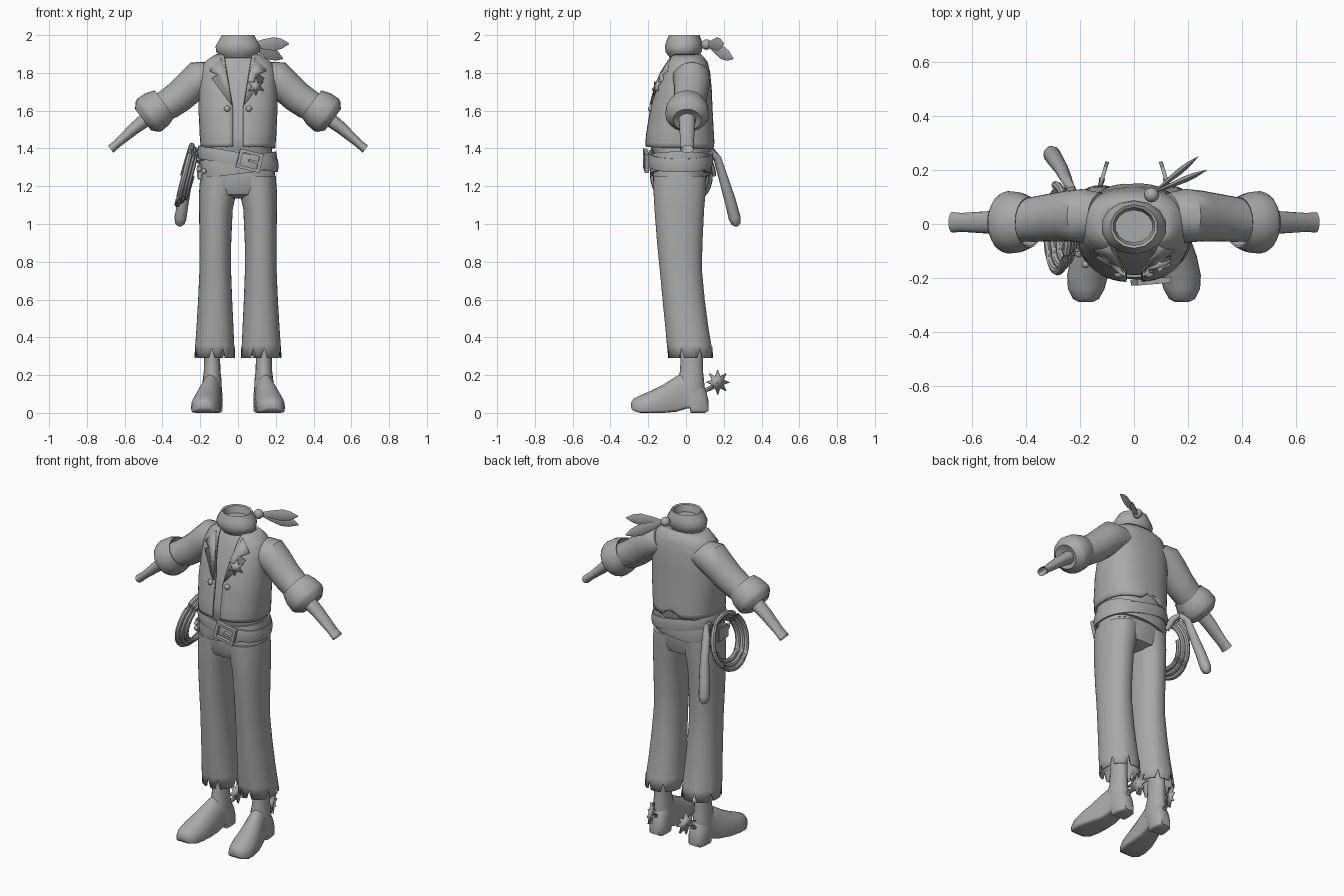
import bpy, bmesh, math
from mathutils import Vector, Matrix

if "Cube" in bpy.data.objects:
    bpy.data.objects.remove(bpy.data.objects["Cube"])

grey = bpy.data.materials.new("plain_grey")
grey.diffuse_color = (0.4, 0.4, 0.4, 1)
grey.use_nodes = True
grey.node_tree.nodes["Principled BSDF"].inputs["Base Color"].default_value = grey.diffuse_color

def finish(bm, name, thick=0):
    bmesh.ops.recalc_face_normals(bm, faces=bm.faces)
    me = bpy.data.meshes.new(name)
    bm.to_mesh(me)
    bm.free()
    me.materials.append(grey)
    ob = bpy.data.objects.new(name, me)
    bpy.context.collection.objects.link(ob)
    if thick:
        m = ob.modifiers.new("thickness", 'SOLIDIFY')
        m.thickness, m.offset = thick, 0
    return ob

def loft(name, rings, caps=(True, True), closed=True, thick=0, loop=False):
    bm = bmesh.new()
    vs = [[bm.verts.new(p) for p in r] for r in rings]
    n = len(vs[0])
    for a, b in zip(vs, vs[1:] + (vs[:1] if loop else [])):
        for i in range(n if closed else n - 1):
            j = (i + 1) % n
            bm.faces.new((a[i], a[j], b[j], b[i]))
    if caps[0]:
        bm.faces.new(vs[0])
    if caps[1]:
        bm.faces.new(vs[-1])
    return finish(bm, name, thick)

def spow(v, e):
    return math.copysign(abs(v) ** e, v)

def flat_ring(z, x0, x1, y0, y1, n=2.4, seg=32, t0=0.0):
    """Rounded horizontal section; starts at the front (-y)."""
    pts = []
    for i in range(seg):
        t = t0 + (2 * math.pi - 2 * t0) * i / (seg - 1 if t0 else seg)
        pts.append(Vector(((x0 + x1) / 2 + (x1 - x0) / 2 * spow(math.sin(t), 2 / n),
                           (y0 + y1) / 2 - (y1 - y0) / 2 * spow(math.cos(t), 2 / n), z)))
    return pts

def axis_ring(c, d, r1, r2, seg=20):
    """Elliptical section across direction d: r1 upward, r2 sideways."""
    d = Vector(d).normalized()
    ref = Vector((0, 1, 0)) if abs(d.y) < 0.8 else Vector((1, 0, 0))
    p = d.cross(ref).normalized()
    q = d.cross(p)
    return [Vector(c) + p * r1 * math.cos(2 * math.pi * i / seg) + q * r2 * math.sin(2 * math.pi * i / seg)
            for i in range(seg)]

def tube(name, pts, radii, seg=10):
    pts = [Vector(p) for p in pts]
    rings = [axis_ring(p, pts[min(i + 1, len(pts) - 1)] - pts[max(i - 1, 0)], radii[i], radii[i], seg)
             for i, p in enumerate(pts)]
    return loft(name, rings)

def plate(name, pts, thick):
    bm = bmesh.new()
    bm.faces.new([bm.verts.new(p) for p in pts])
    return finish(bm, name, thick)

def ball(name, c, r):
    bm = bmesh.new()
    bmesh.ops.create_uvsphere(bm, u_segments=12, v_segments=8, radius=r, matrix=Matrix.Translation(c))
    return finish(bm, name)

def star(name, c, u, v, tips, r1, r2, thick):
    c, u, v = Vector(c), Vector(u).normalized(), Vector(v).normalized()
    pts = []
    for i in range(tips * 2):
        a, r = math.pi * i / tips, r2 if i % 2 else r1
        pts.append(c + u * r * math.sin(a) + v * r * math.cos(a))
    return plate(name, pts, thick)

# Torso sections: height, half width, front, back
TORSO = [(1.41, .192, -.21, .145), (1.47, .197, -.207, .142), (1.6, .203, -.186, .135), (1.72, .201, -.155, .13),
         (1.8, .196, -.125, .122), (1.86, .168, -.1, .108), (1.895, .11, -.075, .075)]

def torso_at(z):
    for a, b in zip(TORSO, TORSO[1:]):
        if z <= b[0]:
            break
    f = (z - a[0]) / (b[0] - a[0])
    return [p + (q - p) * f for p, q in zip(a, b)]

def on_chest(x, z, lift=.01):
    _, w, f, b = torso_at(z)
    k = (1 - min(abs(x) / w, .99) ** 2.4) ** (1 / 2.4)
    return Vector((x, (f + b) / 2 - (b - f) / 2 * k - lift, z))

# Shirt under the vest, and waist
shirt = [flat_ring(1.27, -.19, .19, -.175, .115), flat_ring(1.38, -.182, .182, -.172, .12)]
shirt += [flat_ring(z, -w + .015, w - .015, f + .02, b - .012) for z, w, f, b in TORSO]
loft("shirt", shirt + [flat_ring(1.93, -.08, .08, -.07, .05)])

# Vest with open front and a notch in the back hem
rows = []
for k in range(25):
    z = 1.41 + (1.895 - 1.41) * k / 24
    _, w, f, b = torso_at(z)
    gap = .027 + max(0, z - 1.62) * .17
    ring = flat_ring(z, -w, w, f, b, seg=49, t0=math.asin((gap / w) ** 1.2))
    if k == 0:
        for i, p in enumerate(ring):
            p.z += .05 * max(0, 1 - abs(i - 24) / 2) - .012 * abs(math.sin(math.pi * i / 48))
    rows.append(ring)
loft("vest", rows, (False, False), closed=False, thick=.012)

for s in (1, -1):
    # Lapels, vest buttons
    outline = [(.09, 1.88), (.15, 1.81), (.108, 1.79), (.138, 1.77), (.05, 1.65), (.032, 1.63), (.045, 1.72), (.06, 1.8)]
    plate("lapel", [on_chest(s * x, z, .012) for x, z in outline], .009)
    ball("vest_button", on_chest(s * .057, 1.61, .004), .017)

    # Sleeve, rolled cuff, forearm
    d = (.8 * s, 0, -.6)
    arm = [(.12, 1.79, .085, .085), (.19, 1.778, .097, .1), (.25, 1.73, .089, .094), (.31, 1.675, .085, .089),
           (.37, 1.633, .082, .084), (.45, 1.59, .072, .075)]
    loft("sleeve", [axis_ring((s * x, .03 - .02 * max(0, x - .25) / .2, z), d, a, b) for x, z, a, b in arm])
    cuff = [(-.02, .075), (-.055, .088), (-.058, .094), (-.01, .112), (.04, .116), (.058, .108), (.085, .075), (.07, .04)]
    loft("rolled_cuff", [axis_ring((s * (.435 + .8 * t), .006, 1.603 - .6 * t), d, r * .93, r) for t, r in cuff])
    fore = [(.44, 1.59, .042, .046), (.55, 1.505, .032, .041), (.64, 1.425, .022, .035), (.674, 1.396, .024, .038),
            (.668, 1.401, .018, .031), (.62, 1.442, .018, .031)]
    loft("forearm", [axis_ring((s * x, .006, z), d, a, b) for x, z, a, b in fore])

    # Trouser leg with torn hem
    leg = [(1.25, .0, .197, -.17, .105), (1.17, .012, .202, -.168, .1), (1.08, .032, .202, -.163, .092),
           (.9, .04, .2, -.149, .083), (.76, .041, .2, -.135, .08), (.6, .035, .207, -.12, .095),
           (.45, .028, .216, -.105, .115), (.36, .024, .222, -.097, .13), (.29, .02, .227, -.09, .14)]
    rings = [flat_ring(z, a, b, f, k, 2.2, 48) for z, a, b, f, k in leg]
    for i in (1, 9, 15, 22, 28, 37, 45):
        rings[-1][i].z += .055
    for r in rings:
        for p in r:
            p.x *= s
    loft("trouser_leg", rings, (True, False), thick=.008)

    # Boot: foot along y with a flat sole, then the shaft
    foot = [(-.29, .178, .025, .025, .055), (-.278, .178, .048, .01, .075), (-.24, .177, .068, 0, .094),
            (-.19, .172, .076, 0, .115), (-.12, .162, .071, 0, .15), (-.05, .148, .06, .006, .195),
            (0, .14, .053, .022, .215), (.02, .137, .053, .022, .215), (.025, .136, .055, 0, .212),
            (.065, .134, .053, 0, .19), (.1, .133, .046, 0, .135), (.118, .133, .03, .01, .07)]
    rings = []
    for y, cx, hw, z0, z1 in foot:
        zm, r = z0 + (z1 - z0) * .3, []
        for i in range(24):
            t = 2 * math.pi * i / 24
            e = 1 if math.sin(t) > 0 else .3
            h = z1 - zm if math.sin(t) > 0 else zm - z0
            r.append(Vector((s * (cx + hw * spow(math.cos(t), e)), y, zm + h * spow(math.sin(t), e))))
        rings.append(r)
    loft("boot_foot", rings)
    shaft = [(.1, .052, -.06, .1), (.17, .05, -.045, .096), (.22, .044, -.032, .09), (.3, .042, -.028, .09), (.4, .042, -.028, .09)]
    loft("boot_shaft", [flat_ring(z, s * .137 - w, s * .137 + w, f, b, 2, 20) for z, w, f, b in shaft])

    # Spur
    star("spur_star", (s * .118, .168, .162), (-.3 * s, 1, 0), (0, 0, 1), 8, .066, .034, .014)
    tube("spur_arm", [(s * .135, .09, .11), (s * .125, .14, .14), (s * .118, .168, .162)], [.012, .01, .012], 8)

# Trouser seat
seat = [(1.33, .188, -.172, .112), (1.26, .197, -.177, .112), (1.19, .202, -.17, .102), (1.155, .195, -.155, .09), (1.135, .12, -.09, .04)]
loft("trouser_seat", [flat_ring(z, -w, w, f, b, 2.3) for z, w, f, b in seat])

# Two crossing belts
for name, zc, slope, h, g in (("lower_belt", 1.312, .12, .095, 0), ("buckled_belt", 1.345, -.17, .07, .008)):
    prof = ((-h / 2, .0), (-h / 2, .012), (0, .018), (h / 2, .012), (h / 2, 0))
    rings = []
    for dz, o in prof:
        r = flat_ring(zc + dz, -.19 - o - g, .19 + o + g, -.178 - o - g, .12 + o + g, 2.3, 40)
        for p in r:
            p.z += slope * p.x
        rings.append(r)
    loft(name, rings, (False, False), loop=True)

# Belt buckle: frame and prong
rot = Matrix.Translation((.062, -.212, 1.335)) @ Matrix.Rotation(math.radians(14), 4, 'Y') @ Matrix.Rotation(.08, 4, 'Z')
bm = bmesh.new()
for x, z, w, h in ((-.055, 0, .018, .1), (.055, 0, .018, .1), (0, .043, .128, .016), (0, -.043, .128, .016), (.025, 0, .06, .014)):
    bmesh.ops.create_cube(bm, size=1, matrix=rot @ Matrix.Translation((x, 0, z)) @ Matrix.Diagonal((w, .022, h, 1)))
finish(bm, "belt_buckle")

# Badge
star("badge", on_chest(.095, 1.73, .016), (1, .35, 0), (0, .3, 1), 6, .05, .022, .01)

# Neckerchief: collar, knot and two tails
roll = [(1.88, .085, -.085, .06), (1.91, .118, -.108, .082), (1.94, .122, -.112, .088), (1.965, .108, -.105, .085),
        (2.0, .088, -.09, .072), (1.995, .078, -.08, .062), (1.955, .07, -.07, .052)]
loft("neckerchief", [flat_ring(z, -w, w, f, b, 2, 14) for z, w, f, b in roll])
ball("neckerchief_knot", (.065, .108, 1.95), .028)
for tip, w in (((.27, .2, 1.955), .036), ((.238, .25, 1.875), .036)):
    a, b = Vector((.07, .115, 1.95)), Vector(tip)
    d = (b - a).normalized()
    up = (Vector((0, 0, 1)) - d * d.z).normalized()
    side = d.cross(up)
    rings = []
    for t, k in ((0, .25), (.3, .7), (.6, 1), (.8, .75), (1, .08)):
        c = a.lerp(b, t)
        rings.append([c + up * w * k, c + side * .012 * k, c - up * w * k, c - side * .012 * k])
    loft("neckerchief_tail", rings)

# Coiled rope at the hip, with hanging end and holding strap
pts = []
for i in range(97):
    a = 2 * math.pi * i / 32
    r = .165 - .018 * i / 32
    u = r * math.sin(a)
    pts.append((-.268 + .27 * u + .016 * (i / 32 - 1.5), -.02 + r * math.cos(a), 1.255 + u))
tube("rope_coil", pts, [.015] * len(pts), 8)
end = [(-.2, .04, 1.33), (-.215, .085, 1.385), (-.235, .13, 1.395), (-.25, .165, 1.35), (-.27, .205, 1.22),
       (-.29, .235, 1.12), (-.305, .258, 1.03), (-.308, .266, 1.0), (-.309, .268, .988)]
tube("rope_end", end, [.018, .018, .019, .021, .026, .03, .032, .024, .008], 12)
bm = bmesh.new()
bmesh.ops.create_cube(bm, size=1, matrix=Matrix.Translation((-.2, -.06, 1.275)) @ Matrix.Diagonal((.035, .1, .085, 1)))
bmesh.ops.bevel(bm, geom=bm.edges[:], offset=.008, segments=2, affect='EDGES')
finish(bm, "rope_strap")
for c in ((-.205, -.11, 1.29), (-.18, -.15, 1.28)):
    ball("strap_stud", c, .014)

# Smooth shading with sharp edges kept
bpy.ops.object.select_all(action='SELECT')
bpy.context.view_layer.objects.active = bpy.context.collection.objects[0]
bpy.ops.object.shade_smooth_by_angle(angle=math.radians(40))
